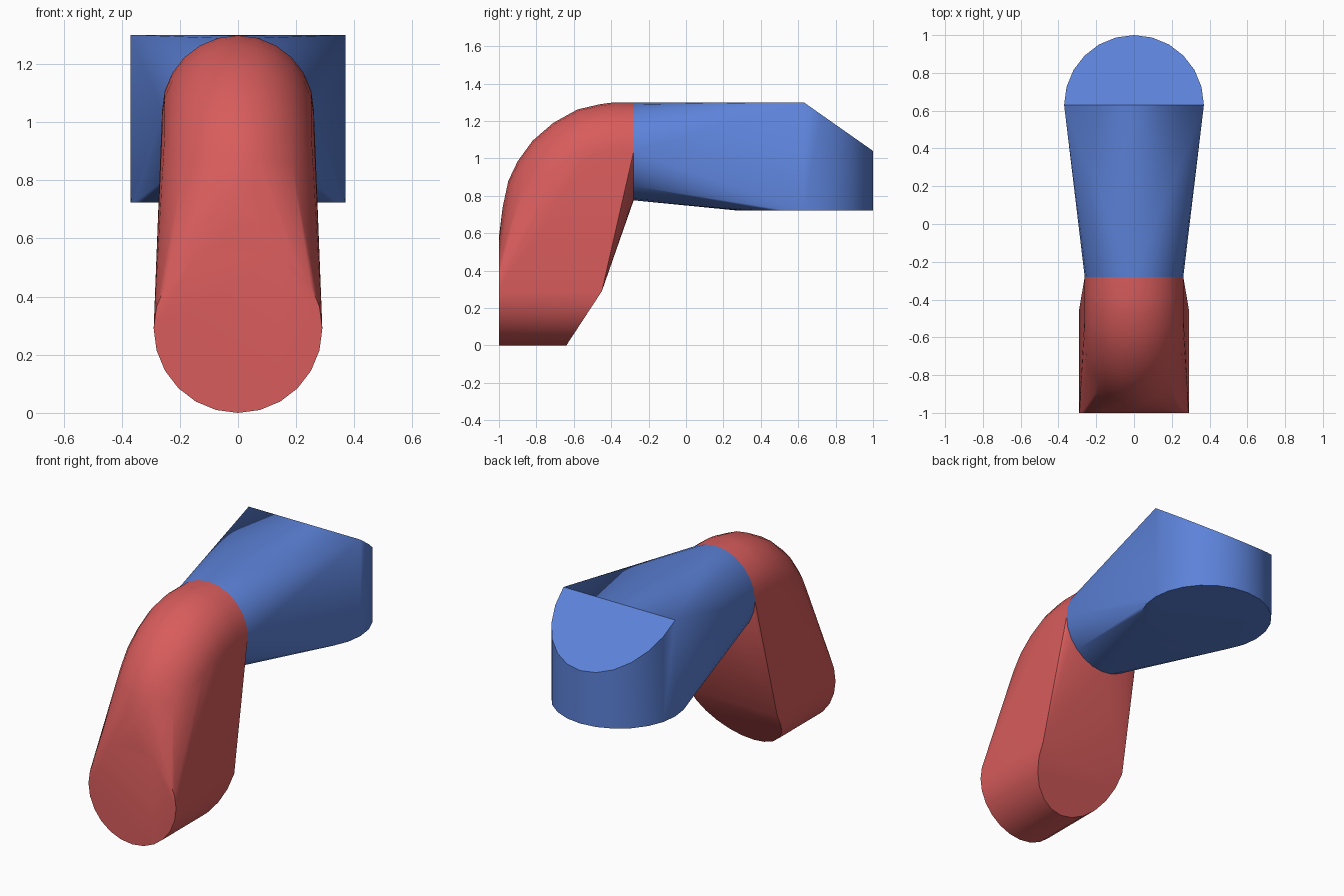
import bpy, bmesh
from math import sin, cos, pi, radians
from mathutils import Vector

cube = bpy.data.objects.get("Cube")
if cube:
    bpy.data.objects.remove(cube, do_unlink=True)

SEG = 24
JOINT_Y, JOINT_Z, JOINT_R = -0.28, 1.037, 0.261


def material(name, rgb):
    m = bpy.data.materials.new(name)
    m.use_nodes = True
    m.diffuse_color = (*rgb, 1)
    m.node_tree.nodes["Principled BSDF"].inputs["Base Color"].default_value = (*rgb, 1)
    return m


def circle(r):
    return [(r * cos(2 * pi * i / SEG), r * sin(2 * pi * i / SEG)) for i in range(SEG)]


def hull(name, points, mat):
    """Wrap a set of guide rings in one convex solid."""
    bm = bmesh.new()
    for p in points:
        bm.verts.new(p)
    res = bmesh.ops.convex_hull(bm, input=bm.verts[:])
    unused = {g for g in res["geom_interior"] + res["geom_unused"]
              if isinstance(g, bmesh.types.BMVert)}
    bmesh.ops.delete(bm, geom=list(unused), context='VERTS')
    bmesh.ops.dissolve_limit(bm, angle_limit=radians(0.5), verts=bm.verts[:], edges=bm.edges[:])
    bmesh.ops.recalc_face_normals(bm, faces=bm.faces[:])
    me = bpy.data.meshes.new(name)
    bm.to_mesh(me)
    bm.free()
    me.materials.append(mat)
    ob = bpy.data.objects.new(name, me)
    bpy.context.collection.objects.link(ob)
    bpy.ops.object.select_all(action='DESELECT')
    ob.select_set(True)
    bpy.context.view_layer.objects.active = ob
    bpy.ops.object.shade_smooth_by_angle(angle=radians(30))
    return ob


red = material("soft red", (0.69, 0.107, 0.107))
blue = material("soft blue", (0.107, 0.223, 0.69))

# Ring shared by both links
joint = [(x, JOINT_Y, JOINT_Z + z) for x, z in circle(JOINT_R)]

# Lower link: round foot with a slanted back
R = 0.29
pts = list(joint)
for x, z in circle(R):
    pts.append((x, -1.0, R + z))
    if z < 0.001:
        pts.append((x, -0.64 + 0.19 * (R + z) / R, R + z))

# Lower link: half rings swept along the outer elbow curve
elbow = [(-1.0, 0.60), (-0.98, 0.74), (-0.95, 0.88), (-0.90, 0.985), (-0.82, 1.095),
         (-0.71, 1.19), (-0.58, 1.262), (-0.46, 1.29), (-0.40, 1.298)]
for i, (y, z) in enumerate(elbow):
    a, b = elbow[max(i - 1, 0)], elbow[min(i + 1, len(elbow) - 1)]
    t = Vector((0, b[0] - a[0], b[1] - a[1])).normalized()
    n = Vector((0, -t.z, t.y))
    centre = Vector((0, y, z)) - n * JOINT_R
    if i == 0:
        continue
    for k in range(13):
        ang = pi * k / 12
        p = centre + JOINT_R * (Vector((cos(ang), 0, 0)) + n * sin(ang))
        p.y = max(p.y, -1.0)
        pts.append(p)
hull("lower_link", pts, red)

# Upper link: upright round end with a sloped top
R, CY = 0.37, 0.63
pts = list(joint)
for x, y in circle(R):
    pts.append((x, CY + y, 0.723))
    if y > -0.001:
        pts.append((x, CY + y, 1.30 - 0.26 * max(y, 0) / R))
hull("upper_link", pts, blue)
